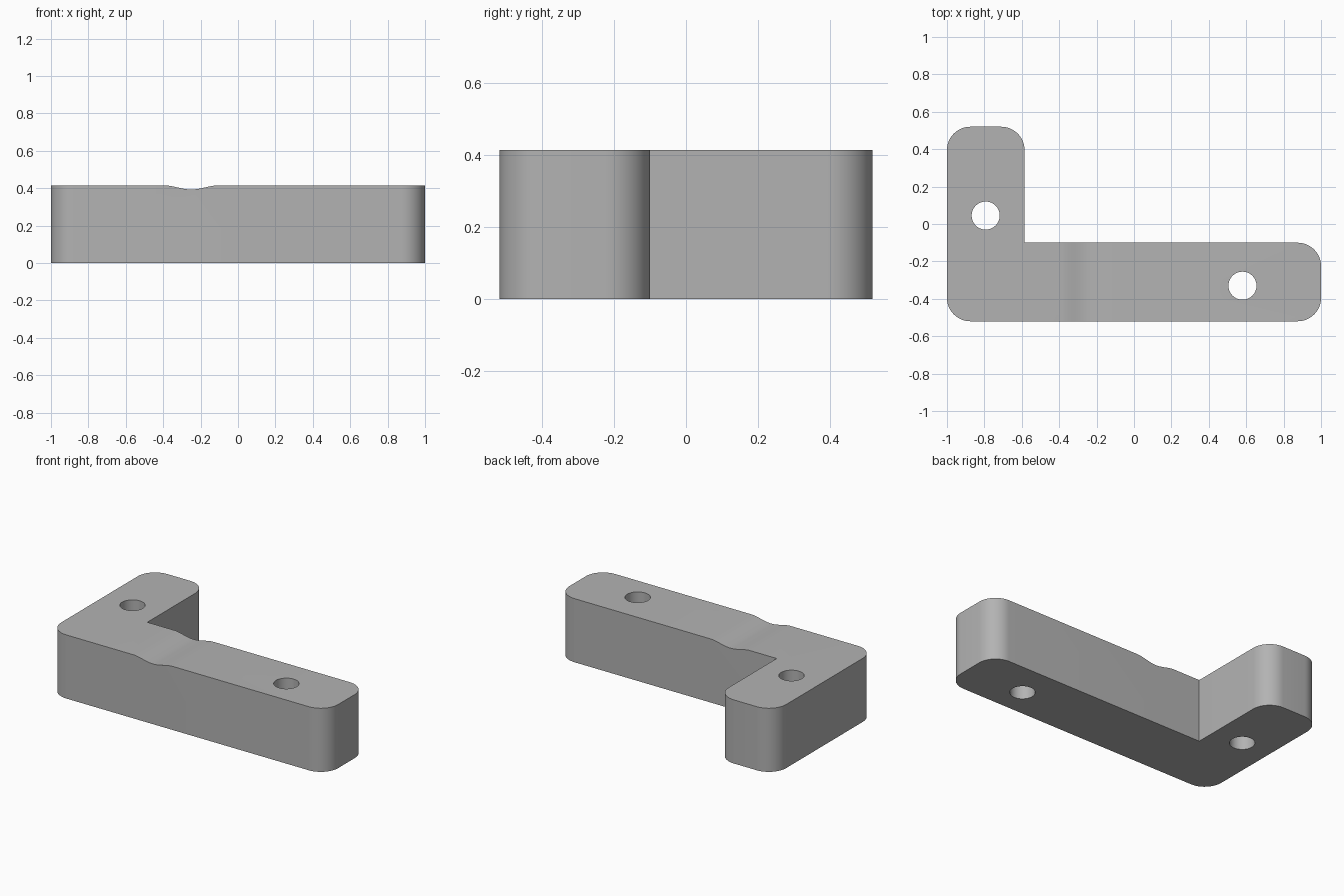
import bpy, bmesh, math

HEIGHT = 0.415
RADIUS = 0.125

if "Cube" in bpy.data.objects:
    bpy.data.objects.remove(bpy.data.objects["Cube"])

grey = bpy.data.materials.new("plain_grey")
grey.use_nodes = True
colour = (0.45, 0.45, 0.45, 1)
grey.diffuse_color = colour
grey.node_tree.nodes["Principled BSDF"].inputs["Base Color"].default_value = colour


def prism(name, points, direction):
    """Extrude a closed 3D outline along a direction."""
    bm = bmesh.new()
    face = bm.faces.new([bm.verts.new(p) for p in points])
    result = bmesh.ops.extrude_face_region(bm, geom=[face])
    moved = [g for g in result["geom"] if isinstance(g, bmesh.types.BMVert)]
    bmesh.ops.translate(bm, vec=direction, verts=moved)
    bmesh.ops.recalc_face_normals(bm, faces=bm.faces)
    mesh = bpy.data.meshes.new(name)
    bm.to_mesh(mesh)
    bm.free()
    mesh.materials.append(grey)
    obj = bpy.data.objects.new(name, mesh)
    bpy.context.collection.objects.link(obj)
    return obj


def arc(cx, cy, radius, start, sweep, steps):
    angles = [math.radians(start + sweep * i / steps) for i in range(steps + 1)]
    return [(cx + radius * math.cos(a), cy + radius * math.sin(a)) for a in angles]


# L-shaped body with rounded outer corners and a sharp inner corner
left, right, front, back = -1.0, 1.0, -0.52, 0.52
inner_x, inner_y = -0.585, -0.10
r = RADIUS
outline = (arc(left + r, front + r, r, 180, 90, 12)
           + arc(right - r, front + r, r, 270, 90, 12)
           + arc(right - r, inner_y - r, r, 0, 90, 12)
           + [(inner_x, inner_y)]
           + arc(inner_x - r, back - r, r, 0, 90, 12)
           + arc(left + r, back - r, r, 90, 90, 12))
body = prism("angle_bracket", [(x, y, 0) for x, y in outline], (0, 0, HEIGHT))

# Two through holes
cutters = []
for name, x, y in (("short_arm_hole", -0.793, 0.045), ("long_arm_hole", 0.58, -0.33)):
    circle = arc(x, y, 0.075, 0, 360, 48)[:-1]
    cutters.append(prism(name, [(px, py, -0.1) for px, py in circle], (0, 0, 0.7)))

# Shallow groove with softened lips across the long arm
steps = 24
groove = []
for i in range(steps + 1):
    t = 2 * i / steps - 1
    dip = 0.5 + 0.5 * math.cos(math.pi * t)
    groove.append((-0.25 + 0.15 * t, -0.7, HEIGHT + 0.0005 - 0.0225 * dip))
groove += [(-0.10, -0.7, 0.6), (-0.40, -0.7, 0.6)]
cutters.append(prism("groove_cutter", groove, (0, 0.8, 0)))

for cutter in cutters:
    cutter.hide_render = True
    cutter.hide_viewport = True
    mod = body.modifiers.new(cutter.name, "BOOLEAN")
    mod.operation = "DIFFERENCE"
    mod.solver = "EXACT"
    mod.object = cutter

# Bake the cuts, then shade smooth with sharp edges
depsgraph = bpy.context.evaluated_depsgraph_get()
baked = bpy.data.meshes.new_from_object(body.evaluated_get(depsgraph))
body.modifiers.clear()
body.data = baked
for cutter in cutters:
    bpy.data.objects.remove(cutter)
bpy.ops.object.select_all(action="DESELECT")
body.select_set(True)
bpy.context.view_layer.objects.active = body
bpy.ops.object.shade_smooth_by_angle(angle=math.radians(30))
